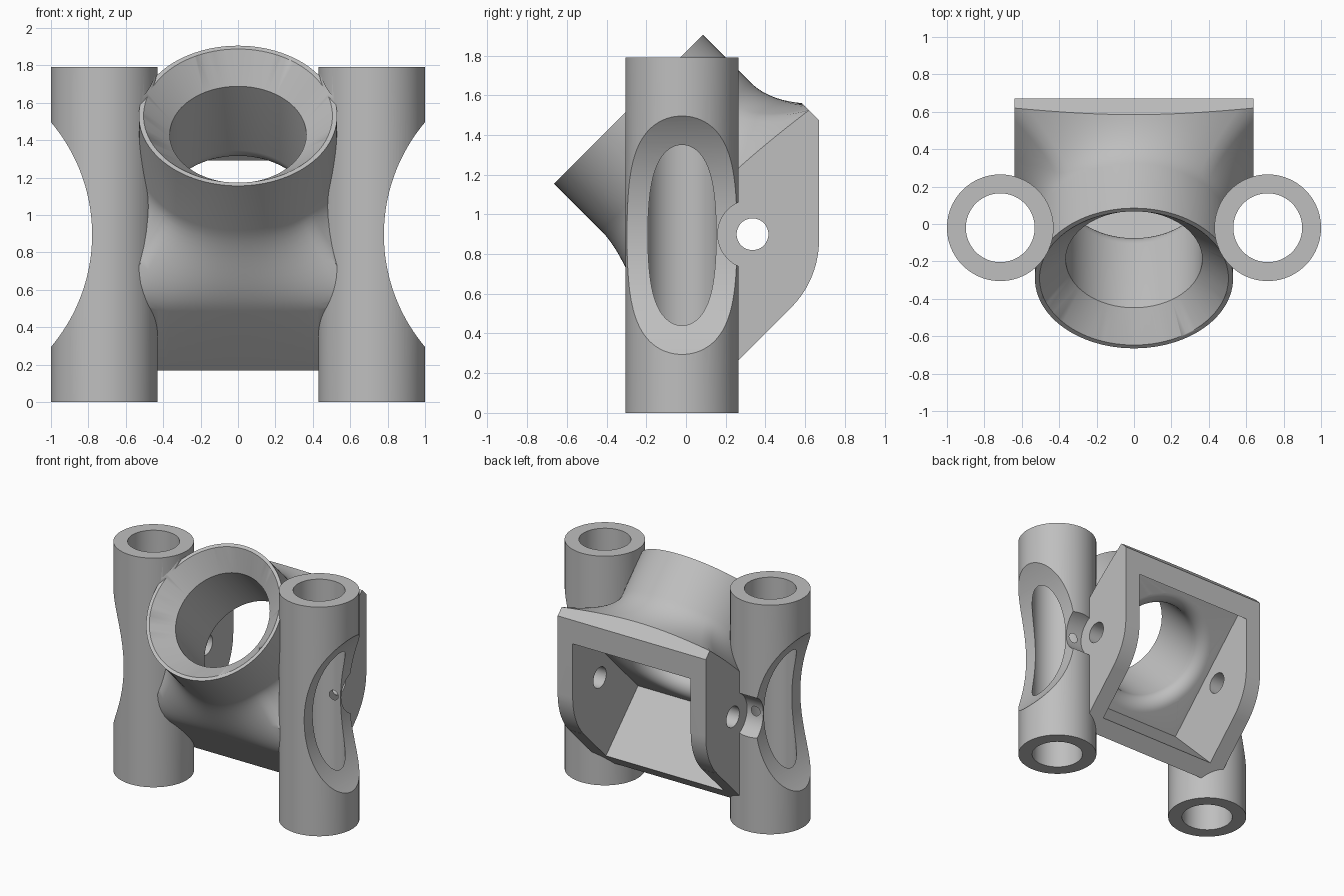
import bpy, bmesh
from math import sin, cos, pi, radians
from mathutils import Matrix, Vector

cube = bpy.data.objects.get("Cube")
if cube:
    bpy.data.objects.remove(cube, do_unlink=True)

SEG = 96
MOVE = Matrix.Translation
# Tilted frame of the eye: local z runs up and forward along its axis
TILT = MOVE((0, 0.62, 0.62)) @ Matrix.Rotation(radians(45), 4, 'X')
ALONG_X = Matrix.Rotation(radians(90), 4, 'Y')
ALONG_Y = Matrix.Rotation(radians(90), 4, 'X')


def solid(name, rings, matrix=Matrix()):
    """Closed solid skinned through matching rings of points."""
    bm = bmesh.new()
    loops = [[bm.verts.new(matrix @ Vector(p)) for p in ring] for ring in rings]
    n = len(loops[0])
    for a, b in zip(loops, loops[1:]):
        for i in range(n):
            j = (i + 1) % n
            bm.faces.new((a[i], a[j], b[j], b[i]))
    bm.faces.new(loops[0])
    bm.faces.new(loops[-1])
    bmesh.ops.recalc_face_normals(bm, faces=bm.faces)
    mesh = bpy.data.meshes.new(name)
    bm.to_mesh(mesh)
    bm.free()
    obj = bpy.data.objects.new(name, mesh)
    bpy.context.collection.objects.link(obj)
    return obj


def lathe(name, profile, matrix=Matrix(), seg=SEG):
    angles = [2 * pi * i / seg for i in range(seg)]
    return solid(name, [[(r * cos(a), r * sin(a), z) for a in angles]
                        for r, z in profile], matrix)


def rod(name, radius, half, matrix, seg=SEG):
    return lathe(name, [(radius, -half), (radius, half)], matrix, seg)


def combine(target, other, operation='DIFFERENCE'):
    mod = target.modifiers.new("combine", 'BOOLEAN')
    mod.operation = operation
    mod.solver = 'EXACT'
    mod.object = other
    bpy.context.view_layer.objects.active = target
    bpy.ops.object.modifier_apply(modifier=mod.name)
    bpy.data.objects.remove(other, do_unlink=True)


# Eye body: a round barrel flaring into a square block
R, HALF, START = 0.53, 0.64, 0.95


def barrel_point(a, t):
    square = HALF / max(abs(cos(a)), abs(sin(a)))
    corner = (square / HALF - 1) / 0.414
    low = min(1, max(0, (-sin(a) - 0.55) / 0.3))
    length = (0.26 + 0.05 * corner) * (1 - low) + 0.5 * low
    grow = t * t * (1 - low) + t * t * (3 - 2 * t) * low
    r = R + (square - R) * grow
    return (r * cos(a), r * sin(a), START - t * length)


angles = [2 * pi * i / SEG for i in range(SEG)]
rings = [[(R * cos(a), R * sin(a), 1.287) for a in angles]]
rings += [[barrel_point(a, k / 14) for a in angles] for k in range(15)]
rings += [[(*barrel_point(a, 1)[:2], 0) for a in angles]]
bracket = solid("eye_bracket", rings, TILT)

# Upright back face with a rounded lower edge
arc = [(0.19 + 0.48 * cos(radians(d)), 0.87 + 0.48 * sin(radians(d)))
       for d in range(-45, 1, 3)]
outline = arc + [(0.67, 2.5), (2, 2.5), (2, 0.2)]
combine(bracket, solid("back_trim", [[(x, y, z) for y, z in outline]
                                     for x in (-1, 1)]))

# Side tubes with a scooped outer side and a bolt clearance notch
for side in (-1, 1):
    tube = lathe("side_tube", [(0.285, 0), (0.285, 1.79)],
                 MOVE((side * 0.715, -0.02, 0)))
    combine(tube, rod("scoop", 0.93, 0.6,
                      MOVE((side * 1.71, 0, 0.895)) @ ALONG_Y, 256))
    combine(tube, rod("notch", 0.175, 0.25,
                      MOVE((side * 0.85, 0.335, 0.9)) @ ALONG_X))
    combine(bracket, tube, 'UNION')

# Tube bores
for side in (-1, 1):
    combine(bracket, rod("tube_bore", 0.184, 1.2,
                         MOVE((side * 0.715, -0.02, 0.9))))

# Square cavity open at the back
c = 0.51
combine(bracket, solid("cavity", [[(-c, -c, z), (c, -c, z), (c, c, z), (-c, c, z)]
                                  for z in (-0.9, 0.56)], TILT))

# Eye bore: rounded inner mouth, straight throat, conical front funnel
mouth = [(0.465 - 0.1 * sin(radians(d)), 0.66 - 0.1 * cos(radians(d)))
         for d in range(0, 91, 10)]
combine(bracket, lathe("eye_bore", [(0.465, 0.5)] + mouth +
                       [(0.365, 1.145), (0.505, 1.287), (0.525, 1.307)], TILT))

# Cross bolt holes
combine(bracket, rod("bolt_hole", 0.08, 0.75, MOVE((0, 0.335, 0.9)) @ ALONG_X, 48))

# Single grey finish
grey = bpy.data.materials.new("plain_grey")
grey.use_nodes = True
colour = (0.52, 0.52, 0.52, 1)
grey.diffuse_color = colour
grey.node_tree.nodes["Principled BSDF"].inputs["Base Color"].default_value = colour
bracket.data.materials.clear()
bracket.data.materials.append(grey)
for face in bracket.data.polygons:
    face.material_index = 0

bpy.ops.object.select_all(action='DESELECT')
bracket.select_set(True)
bpy.context.view_layer.objects.active = bracket
bpy.ops.object.shade_smooth_by_angle(angle=radians(38))
